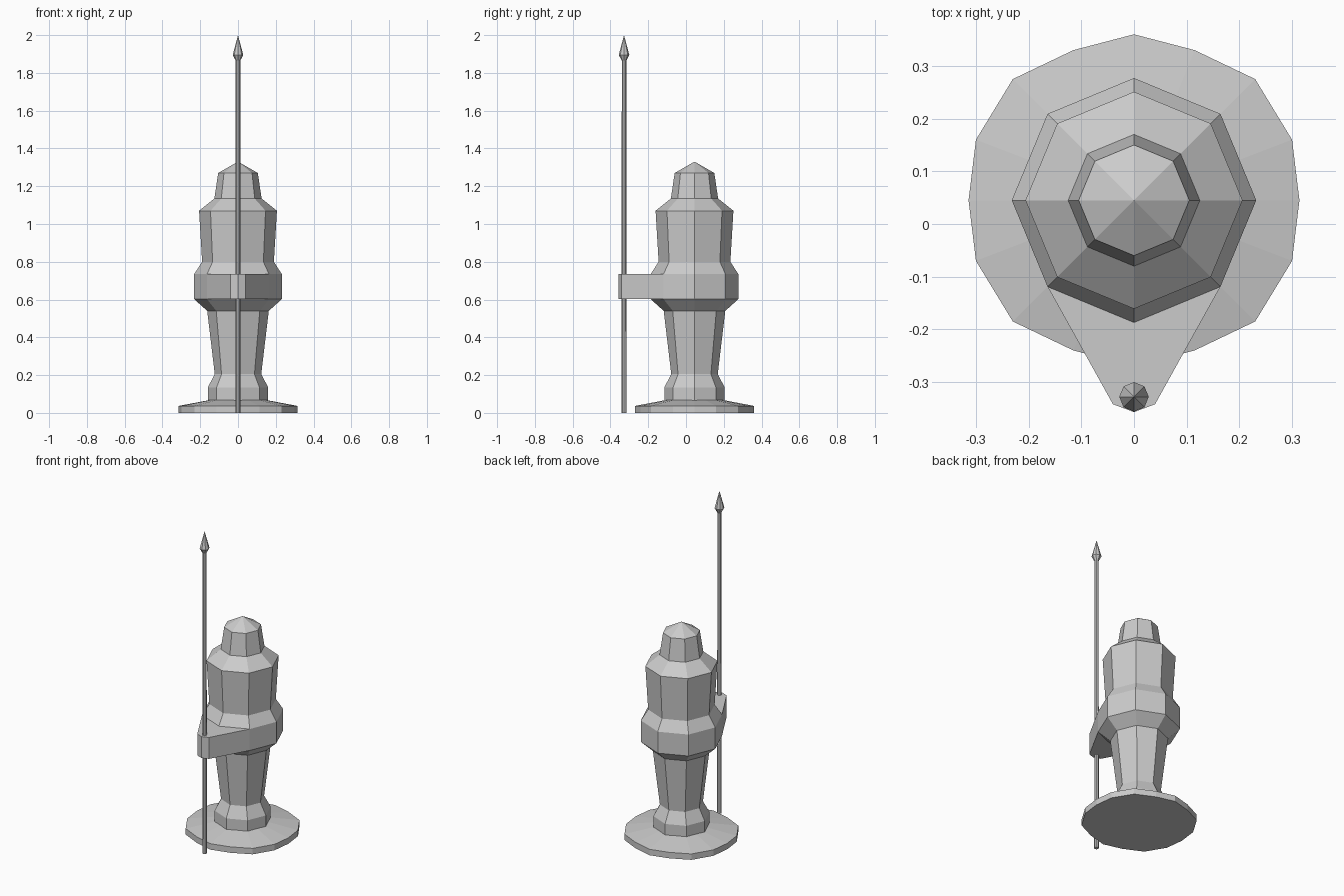
import bpy, bmesh
from math import sin, cos, pi

if "Cube" in bpy.data.objects:
    bpy.data.objects.remove(bpy.data.objects["Cube"])

BODY_Y = 0.045
SPEAR_Y = -0.328


def finish(name, bm):
    bmesh.ops.recalc_face_normals(bm, faces=bm.faces)
    mesh = bpy.data.meshes.new(name)
    bm.to_mesh(mesh)
    bm.free()
    obj = bpy.data.objects.new(name, mesh)
    bpy.context.collection.objects.link(obj)
    return obj


def skin_rings(name, rings):
    """Join closed rings of points; a single-point ring is an apex."""
    bm = bmesh.new()
    loops = [[bm.verts.new(p) for p in ring] for ring in rings]
    for a, b in zip(loops, loops[1:]):
        n = len(a)
        for i in range(n):
            j = (i + 1) % n
            if len(b) == 1:
                bm.faces.new((a[i], a[j], b[0]))
            else:
                bm.faces.new((a[i], a[j], b[j], b[i]))
    bm.faces.new(loops[0])
    if len(loops[-1]) > 1:
        bm.faces.new(loops[-1])
    return finish(name, bm)


def turned(name, profile, cy, sides=8):
    rings = []
    for r, z in profile:
        count = sides if r else 1
        rings.append([(r * cos(2 * pi * i / sides), cy + r * sin(2 * pi * i / sides), z)
                      for i in range(count)])
    return skin_rings(name, rings)


# Round base: one quadrant of a slightly uneven 16-gon, turned to all four
quadrant = [(0.314, 0), (0.30, 0.115), (0.23, 0.23), (0.115, 0.285)]
half = quadrant + [(0, 0.315)] + [(-x, y) for x, y in reversed(quadrant[1:])]
outline = half + [(-x, -y) for x, y in half]


def base_ring(scale, z):
    return [(x * scale, BODY_Y + y * scale, z) for x, y in outline]


skin_rings("base", [base_ring(1, 0), base_ring(1, 0.037), base_ring(0.48, 0.068)])

# Figure: feet, legs, arm band, torso, shoulders
turned("body", [(0.16, 0.06), (0.16, 0.135), (0.123, 0.205), (0.163, 0.54),
                (0.232, 0.602), (0.232, 0.735), (0.19, 0.80), (0.206, 1.07),
                (0.125, 1.135)], BODY_Y)

# Head with pointed top
turned("head", [(0.125, 1.135), (0.105, 1.27), (0, 1.33)], BODY_Y)

# Forearms meeting in a blunt wedge around the spear
side = [(0.164, -0.119), (0.04, -0.342)]
wedge = [(-x, y) for x, y in side] + [(0, -0.357)] + side[::-1]
skin_rings("forearms", [[(x, y, z) for x, y in wedge] for z in (0.602, 0.735)])

# Spear
turned("spear_shaft", [(0.013, 0), (0.012, 1.87)], SPEAR_Y)
turned("spear_head", [(0.012, 1.865), (0.028, 1.895), (0, 2.0)], SPEAR_Y)
